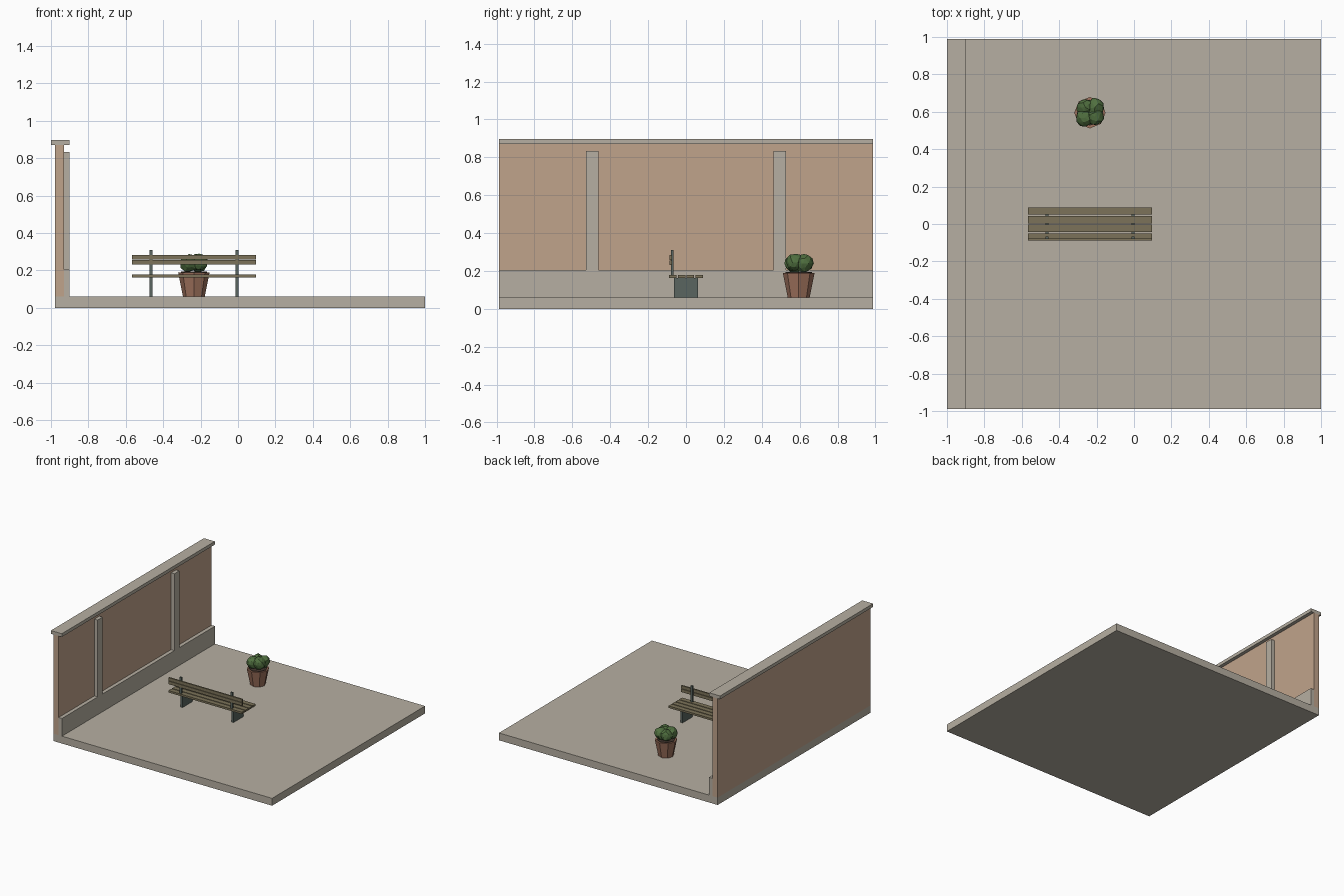
import bpy, bmesh, random
from math import pi
from mathutils import Vector, Matrix

if "Cube" in bpy.data.objects:
    bpy.data.objects.remove(bpy.data.objects["Cube"])

random.seed(4)


def material(name, rgb):
    m = bpy.data.materials.new(name)
    m.diffuse_color = (*rgb, 1)
    m.use_nodes = True
    m.node_tree.nodes["Principled BSDF"].inputs["Base Color"].default_value = m.diffuse_color
    return m


STONE = material("stone", (0.47, 0.43, 0.36))
PLASTER = material("plaster", (0.53, 0.37, 0.26))
WOOD = material("wood", (0.20, 0.17, 0.10))
METAL = material("metal", (0.10, 0.13, 0.115))
CLAY = material("clay", (0.35, 0.17, 0.11))
SOIL = material("soil", (0.06, 0.04, 0.03))
LEAF = material("leaf", (0.08, 0.16, 0.05))


def finish(name, bm, mat):
    me = bpy.data.meshes.new(name)
    bm.to_mesh(me)
    bm.free()
    me.materials.append(mat)
    ob = bpy.data.objects.new(name, me)
    bpy.context.collection.objects.link(ob)
    return ob


def box(name, x, y, z, mat):
    """Box from (min, max) ranges on each axis."""
    bm = bmesh.new()
    size = [r[1] - r[0] for r in (x, y, z)]
    mid = [(r[0] + r[1]) / 2 for r in (x, y, z)]
    bmesh.ops.create_cube(bm, size=1, matrix=Matrix.Translation(mid) @ Matrix.Diagonal((*size, 1)))
    return finish(name, bm, mat)


# Paving and garden wall
L = 0.988
box("paving", (-0.978, 1.0), (-L, L), (0, 0.06), STONE)
box("wall", (-0.978, -0.93), (-L, L), (0.06, 0.87), PLASTER)
box("wall_plinth", (-0.93, -0.9), (-L, L), (0.06, 0.205), STONE)
box("wall_coping", (-1.0, -0.902), (-L, L), (0.87, 0.897), STONE)
for i, y in enumerate((-0.495, 0.495)):
    box(f"wall_pilaster_{i}", (-0.93, -0.9), (y - 0.032, y + 0.032), (0.205, 0.833), STONE)

# Bench: seat slats, back slats, leg panels and back posts
BX = -0.235
span = (BX - 0.332, BX + 0.332)
for i, y in enumerate((-0.069, -0.023, 0.023, 0.069)):
    box(f"seat_slat_{i}", span, (y - 0.0195, y + 0.0195), (0.163, 0.179), WOOD)
for i, z in enumerate((0.243, 0.271)):
    box(f"back_slat_{i}", span, (-0.087, -0.075), (z - 0.0125, z + 0.0125), WOOD)
for i, s in enumerate((-1, 1)):
    x = BX + s * 0.23
    box(f"leg_panel_{i}", (x - 0.009, x + 0.009), (-0.064, 0.064), (0.06, 0.163), METAL)
    box(f"back_post_{i}", (x - 0.009, x + 0.009), (-0.079, -0.066), (0.17, 0.31), METAL)

# Tapered octagonal pot with soil
PX, PY = -0.236, 0.595


def cone(name, r1, r2, z0, z1, mat):
    bm = bmesh.new()
    bmesh.ops.create_cone(bm, cap_ends=True, segments=8, radius1=r1, radius2=r2, depth=z1 - z0,
                          matrix=Matrix.Translation((PX, PY, (z0 + z1) / 2)))
    return finish(name, bm, mat)


cone("pot", 0.058, 0.084, 0.06, 0.19, CLAY)
cone("soil", 0.07, 0.07, 0.188, 0.194, SOIL)

# Shrub: overlapping, slightly jittered low-poly clumps
clumps = [(-0.028, -0.027, 0.238, 0.050), (0.028, -0.022, 0.245, 0.048),
          (-0.025, 0.030, 0.240, 0.047), (0.027, 0.028, 0.240, 0.050)]
for i, (dx, dy, z, r) in enumerate(clumps):
    bm = bmesh.new()
    bmesh.ops.create_icosphere(bm, subdivisions=2, radius=r)
    bmesh.ops.rotate(bm, verts=bm.verts, matrix=Matrix.Rotation(random.uniform(0, pi), 3, 'Z'))
    for v in bm.verts:
        v.co *= random.uniform(0.88, 1.06)
    bmesh.ops.translate(bm, verts=bm.verts, vec=Vector((PX + dx, PY + dy, z)))
    finish(f"shrub_clump_{i}", bm, LEAF)
